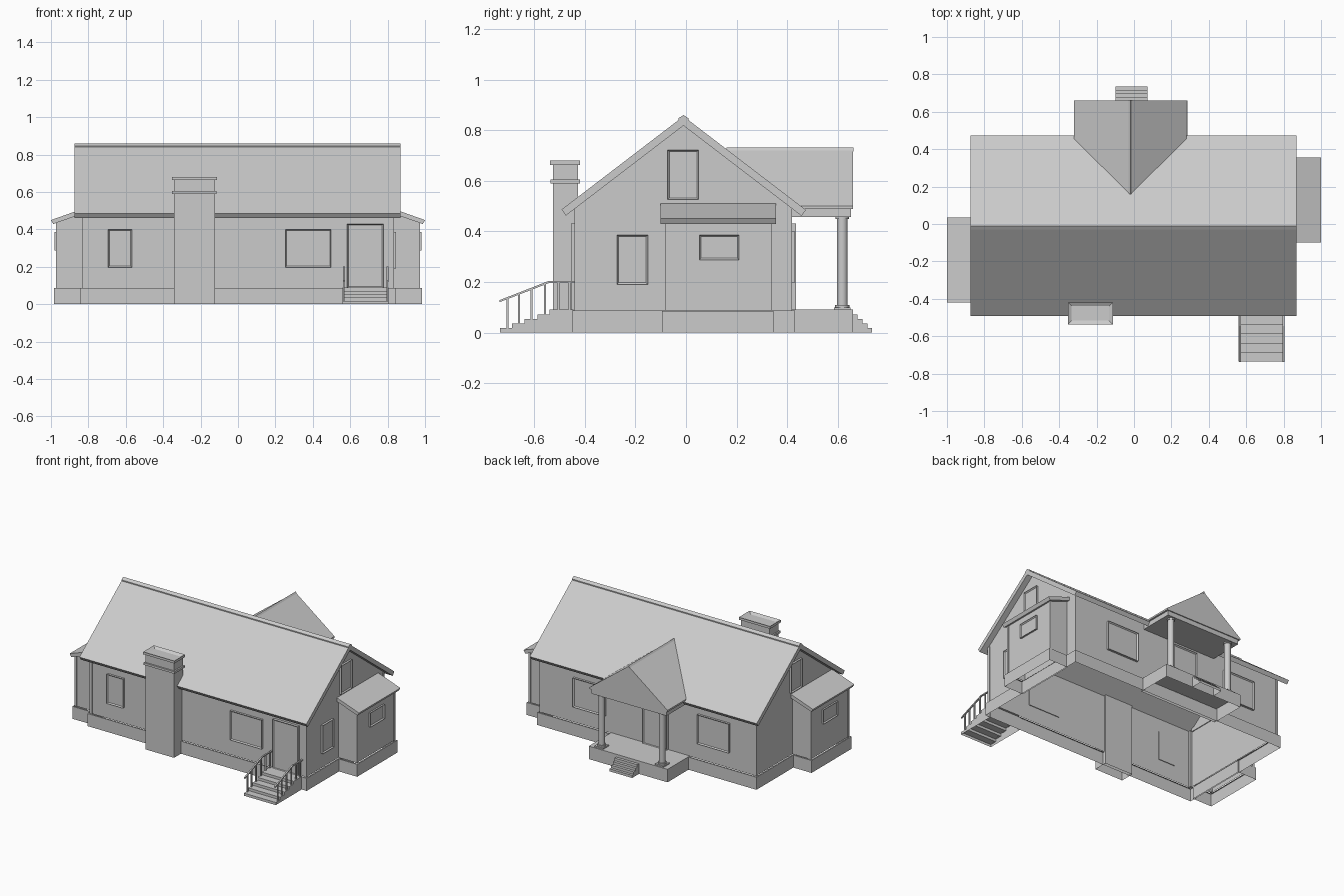
import bpy, bmesh
from math import radians
from mathutils import Vector

if "Cube" in bpy.data.objects:
    bpy.data.objects.remove(bpy.data.objects["Cube"])


def finish(name, bm):
    me = bpy.data.meshes.new(name)
    bm.to_mesh(me)
    bm.free()
    ob = bpy.data.objects.new(name, me)
    bpy.context.collection.objects.link(ob)
    return ob


def prism(name, axis, pts, a, b, walls_only=False, drop_bottom=False):
    """Extrude a 2D profile along x (pts are y,z) or y (pts are x,z) from a to b."""
    bm = bmesh.new()
    put = (lambda p, t: (t, p[0], p[1])) if axis == 'x' else (lambda p, t: (p[0], t, p[1]))
    r0 = [bm.verts.new(put(p, a)) for p in pts]
    r1 = [bm.verts.new(put(p, b)) for p in pts]
    n = len(pts)
    bm.faces.new(r0)
    bm.faces.new(r1)
    for i in range(n):
        j = (i + 1) % n
        bm.faces.new((r0[i], r0[j], r1[j], r1[i]))
    bmesh.ops.recalc_face_normals(bm, faces=bm.faces)
    bm.normal_update()
    dead = [f for f in bm.faces if (walls_only and abs(f.normal.z) > 0.1)
            or (drop_bottom and f.normal.z < -0.9)]
    bmesh.ops.delete(bm, geom=dead, context='FACES')
    return finish(name, bm)


def box(name, lo, hi, recess=None, inset=0.01, depth=0.008, drop_bottom=False, open_top=False):
    """Box from corner to corner; one side may be inset and sunk (frames, flues)."""
    lo, hi = Vector(map(min, lo, hi)), Vector(map(max, lo, hi))
    bm = bmesh.new()
    bmesh.ops.create_cube(bm, size=1)
    for v in bm.verts:
        v.co = Vector([(lo[i] + hi[i]) / 2 + v.co[i] * (hi[i] - lo[i]) for i in range(3)])
    bm.normal_update()
    side = lambda d: [f for f in bm.faces if f.normal.dot(Vector(d)) > 0.9]
    if drop_bottom:
        bmesh.ops.delete(bm, geom=side((0, 0, -1)), context='FACES')
    if recess:
        f = side(recess)[0]
        bmesh.ops.inset_region(bm, faces=[f], thickness=inset)
        bmesh.ops.translate(bm, verts=f.verts, vec=-Vector(recess) * depth)
        if open_top:
            bmesh.ops.delete(bm, geom=[f], context='FACES')
    return finish(name, bm)


def foundation(name, lo, hi):
    return box(name, lo, hi, (0, 0, 1), 0.013, 0, True, True)


def opening(name, axis, s, wall, a, b, z0, z1, proud=0.015):
    """Framed window or door on a wall facing s along the axis."""
    if axis == 'y':
        return box(name, (a, wall - s * 0.005, z0), (b, wall + s * proud, z1), (0, s, 0))
    return box(name, (wall - s * 0.005, a, z0), (wall + s * proud, b, z1), (s, 0, 0))


YC, RIDGE, SLOPE = -0.01, 0.855, 0.765
roof_z = lambda y: RIDGE - SLOPE * abs(y - YC)
TV = 0.037                                   # vertical roof thickness
FZ = 0.087                                   # foundation height

# Main body: open shell on a foundation skirt
foundation("main_foundation", (-0.843, -0.45, 0), (0.843, 0.43, FZ))
prism("main_walls", 'x', [(-0.436, FZ), (0.415, FZ), (0.415, roof_z(0.415) - TV),
                          (YC, RIDGE - TV), (-0.436, roof_z(-0.436) - TV)],
      -0.83, 0.83, walls_only=True)
for sx in (-1, 1):
    for y, n in ((-0.436, "front"), (0.415, "back")):
        sy = 1 if y > 0 else -1
        box(f"corner_board_{n}", (sx * 0.815, y - sy * 0.015, FZ),
            (sx * 0.834, y + sy * 0.004, roof_z(y) - TV))

# Main roof and ridge cap
prism("main_roof", 'x', [(-0.492, roof_z(-0.492)), (YC, RIDGE), (0.474, roof_z(0.474)),
                         (0.457, roof_z(0.474) - 0.024), (YC, RIDGE - TV),
                         (-0.475, roof_z(-0.492) - 0.024)], -0.875, 0.87)
prism("ridge_cap", 'x', [(-0.03, 0.838), (-0.03, 0.847), (YC, 0.86), (0.01, 0.847), (0.01, 0.838)],
      -0.875, 0.87)

# Side annexes: the left one is the mirrored right one, shifted forward
for s, dy, n in ((1, 0, "right"), (-1, -0.32, "left")):
    foundation(f"{n}_annex_foundation", (s * 0.835, -0.095 + dy, 0), (s * 0.983, 0.345 + dy, FZ - 0.001))
    prism(f"{n}_annex_walls", 'y', [(s * 0.829, FZ), (s * 0.97, FZ), (s * 0.97, 0.437), (s * 0.829, 0.487)],
          -0.08 + dy, 0.335 + dy, walls_only=True)
    prism(f"{n}_annex_roof", 'y', [(s * 0.825, 0.512), (s, 0.45), (s * 0.988, 0.429), (s * 0.825, 0.486)],
          -0.1 + dy, 0.355 + dy)
    for y, e in ((-0.08 + dy, -1), (0.335 + dy, 1)):
        box(f"{n}_annex_corner_board", (s * 0.958, y - e * 0.012, FZ), (s * 0.974, y + e * 0.004, 0.437))
    opening(f"{n}_annex_window", 'x', s, s * 0.97, 0.053 + dy, 0.21 + dy, 0.287, 0.386, 0.012)
    opening(f"{n}_gable_window", 'x', s, s * 0.83, -0.073, 0.05, 0.525, 0.722)
opening("right_side_window", 'x', 1, 0.83, -0.273, -0.151, 0.19, 0.386)

# Front and back openings
opening("front_small_window", 'y', -1, -0.436, -0.695, -0.568, 0.197, 0.4)
opening("front_wide_window", 'y', -1, -0.436, 0.253, 0.498, 0.197, 0.4)
opening("front_door", 'y', -1, -0.436, 0.583, 0.778, FZ, 0.43, 0.019)
opening("back_window_a", 'y', 1, 0.415, 0.325, 0.57, 0.197, 0.4)
opening("back_window_b", 'y', 1, 0.415, -0.63, -0.385, 0.197, 0.4)
opening("back_door", 'y', 1, 0.415, -0.155, 0.03, FZ, 0.43, 0.019)

# Chimney with two bands and a sunken flue
box("chimney_stack", (-0.343, -0.525, 0), (-0.124, -0.427, 0.667), drop_bottom=True)
box("chimney_band", (-0.352, -0.536, 0.59), (-0.114, -0.42, 0.605))
box("chimney_cap", (-0.353, -0.537, 0.663), (-0.113, -0.419, 0.68), (0, 0, 1), 0.028, 0.012)


def stairs(name, x0, x1, ys, wall, rise):
    """Stepped profile rising from ys[0]; hollow underneath."""
    pts = [(ys[0], 0)]
    for i, y in enumerate(ys):
        pts += [(y, rise * i), (y, rise * (i + 1))] if i else [(y, rise)]
    pts += [(wall, rise * len(ys)), (wall, 0)]
    prism(name, 'x', pts, x0, x1, drop_bottom=True)


# Front steps with a railing on each side
stairs("front_steps", 0.56, 0.805, [-0.735, -0.687, -0.638, -0.588, -0.54], -0.445, 0.018)
for x in (0.566, 0.799):
    prism("handrail", 'x', [(-0.737, 0.128), (-0.545, 0.203), (-0.437, 0.203),
                            (-0.437, 0.195), (-0.543, 0.195), (-0.737, 0.12)], x - 0.005, x + 0.005)
    for i, y in enumerate((-0.705, -0.66, -0.61, -0.557, -0.505, -0.46)):
        top = min(0.198, 0.124 + (y + 0.737) * 0.39)
        box("baluster", (x - 0.004, y - 0.004, 0.018 * min(i + 1, 5) - 0.004), (x + 0.004, y + 0.004, top))

# Back porch: deck, steps, ceiling
PX = -0.02
box("porch_deck", (-0.32, 0.41, 0), (0.285, 0.66, 0.09), drop_bottom=True)
stairs("porch_steps", -0.1, 0.073, [0.735, 0.717, 0.698, 0.679], 0.658, 0.0177)
box("porch_ceiling", (PX - 0.288, 0.41, 0.456), (PX + 0.288, 0.653, 0.489))

# Porch gable roof: back end follows the main roof slope
prof = [(-0.3, 0.488), (-0.3, 0.5), (0, 0.726), (0.3, 0.5), (0.3, 0.488)]
bm = bmesh.new()
front = [bm.verts.new((PX + x, 0.66, z)) for x, z in prof]
back = [bm.verts.new((PX + x, YC + (RIDGE - z) / SLOPE, z)) for x, z in prof]
bm.faces.new(front)
for i in range(5):
    j = (i + 1) % 5
    bm.faces.new((front[i], front[j], back[j], back[i]))
bmesh.ops.recalc_face_normals(bm, faces=bm.faces)
finish("porch_roof", bm)
prism("porch_ridge_cap", 'y', [(PX - 0.012, 0.715), (PX, 0.731), (PX + 0.012, 0.715)], 0.16, 0.662)

# Round porch columns on square bases
for x in (PX - 0.23, PX + 0.235):
    box("column_plinth", (x - 0.033, 0.585, 0.089), (x + 0.033, 0.651, 0.099))
    for n, r, z0, z1 in (("base", 0.028, 0.099, 0.108), ("shaft", 0.021, 0.108, 0.448),
                         ("capital", 0.026, 0.448, 0.457)):
        bpy.ops.mesh.primitive_cylinder_add(vertices=24, radius=r, depth=z1 - z0,
                                            location=(x, 0.618, (z0 + z1) / 2))
        bpy.context.object.name = f"column_{n}"
        bpy.ops.object.shade_smooth_by_angle(angle=radians(40))
